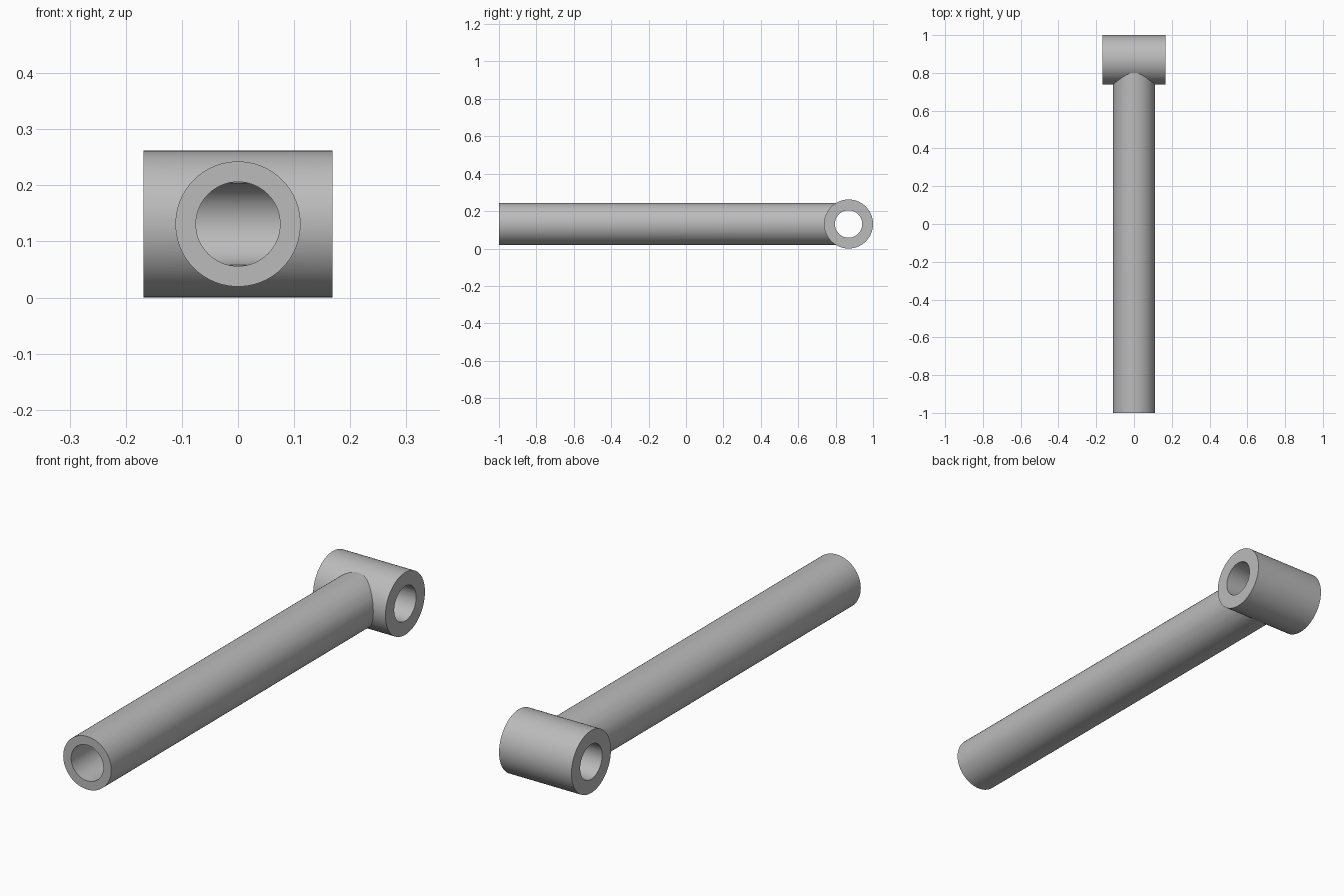
import bpy
from math import pi, radians

if "Cube" in bpy.data.objects:
    bpy.data.objects.remove(bpy.data.objects["Cube"], do_unlink=True)

AXIS_Z = 0.131        # shared height of both tube axes
CROSS_Y = 0.869       # centre of the cross sleeve
FRONT_Y = -1.0        # open end of the long tube

grey = bpy.data.materials.new("plain grey")
grey.use_nodes = True
colour = (0.5, 0.5, 0.5, 1)
grey.diffuse_color = colour
grey.node_tree.nodes["Principled BSDF"].inputs["Base Color"].default_value = colour


def cylinder(name, radius, length, y, rotation):
    bpy.ops.mesh.primitive_cylinder_add(vertices=96, radius=radius, depth=length,
                                        location=(0, y, AXIS_Z), rotation=rotation)
    obj = bpy.context.object
    obj.name = name
    obj.data.materials.append(grey)
    return obj


def across(name, radius, length):
    return cylinder(name, radius, length, CROSS_Y, (0, pi / 2, 0))


def along(name, radius, start, end):
    return cylinder(name, radius, end - start, (start + end) / 2, (pi / 2, 0, 0))


def combine(target, other, operation):
    mod = target.modifiers.new(operation.lower(), "BOOLEAN")
    mod.operation = operation
    mod.solver = "EXACT"
    mod.object = other
    bpy.context.view_layer.objects.active = target
    bpy.ops.object.modifier_apply(modifier=mod.name)
    bpy.data.objects.remove(other, do_unlink=True)


# Outer body: cross sleeve joined to the long tube
body = across("tee_pipe", 0.131, 0.336)
combine(body, along("long_tube", 0.1115, FRONT_Y, CROSS_Y), "UNION")

# Bores: through the sleeve, and along the tube into the sleeve
combine(body, across("sleeve_bore", 0.073, 0.5), "DIFFERENCE")
combine(body, along("tube_bore", 0.075, FRONT_Y - 0.1, CROSS_Y), "DIFFERENCE")

# Smooth walls with crisp rims
bpy.ops.object.select_all(action="DESELECT")
body.select_set(True)
bpy.context.view_layer.objects.active = body
bpy.ops.object.shade_smooth_by_angle(angle=radians(30))
